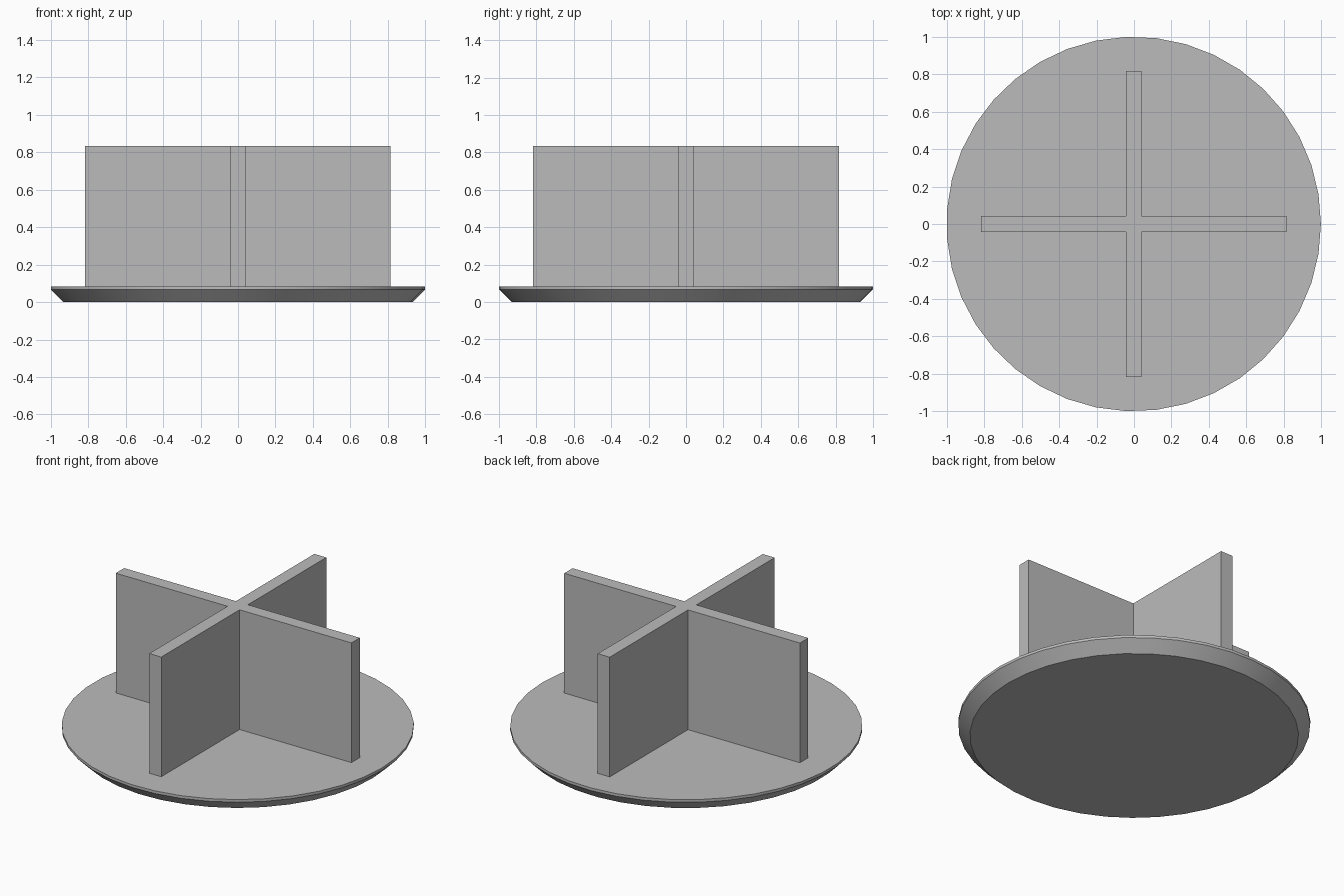
import bpy, bmesh
from math import cos, sin, pi, tau, radians

cube = bpy.data.objects.get("Cube")
if cube:
    bpy.data.objects.remove(cube, do_unlink=True)

# Single plain grey
GREY = (0.5, 0.5, 0.5, 1)
grey = bpy.data.materials.new("plain grey")
grey.use_nodes = True
grey.diffuse_color = GREY
grey.node_tree.nodes["Principled BSDF"].inputs["Base Color"].default_value = GREY

SIDES = 39
SHIFT_X = -0.0016    # centres the odd-sided disc on its bounds
DISC_TOP = 0.0833


def loft(name, rings):
    """Join rings of equal point count with side walls and cap both ends."""
    bm = bmesh.new()
    loops = [[bm.verts.new(p) for p in ring] for ring in rings]
    for low, high in zip(loops, loops[1:]):
        for i in range(len(low)):
            j = (i + 1) % len(low)
            bm.faces.new((low[i], low[j], high[j], high[i]))
    bm.faces.new(loops[0][::-1])
    bm.faces.new(loops[-1])
    mesh = bpy.data.meshes.new(name)
    bm.to_mesh(mesh)
    bm.free()
    mesh.materials.append(grey)
    obj = bpy.data.objects.new(name, mesh)
    obj.location.x = SHIFT_X
    bpy.context.collection.objects.link(obj)
    return obj


def circle(radius, z):
    return [(radius * cos(tau * i / SIDES), radius * sin(tau * i / SIDES), z)
            for i in range(SIDES)]


def cross(length, half, z):
    """Plus-shaped outline: one arm's corners turned through four quarters."""
    arm = [(length, -half), (length, half), (half, half)]
    points = []
    for quarter in range(4):
        c, s = cos(quarter * pi / 2), sin(quarter * pi / 2)
        points += [(x * c - y * s, x * s + y * c, z) for x, y in arm]
    return points


# Base disc with a chamfered underside and thin upright rim
disc = loft("base_disc", [circle(0.9333, 0), circle(1, 0.0667), circle(1, DISC_TOP)])
bpy.ops.object.select_all(action="DESELECT")
disc.select_set(True)
bpy.context.view_layer.objects.active = disc
bpy.ops.object.shade_smooth_by_angle(angle=radians(30))

# Crossed upright plates, set slightly into the disc
loft("cross_plates", [cross(0.8167, 0.0415, DISC_TOP - 0.02),
                      cross(0.8167, 0.0415, 0.8333)])
